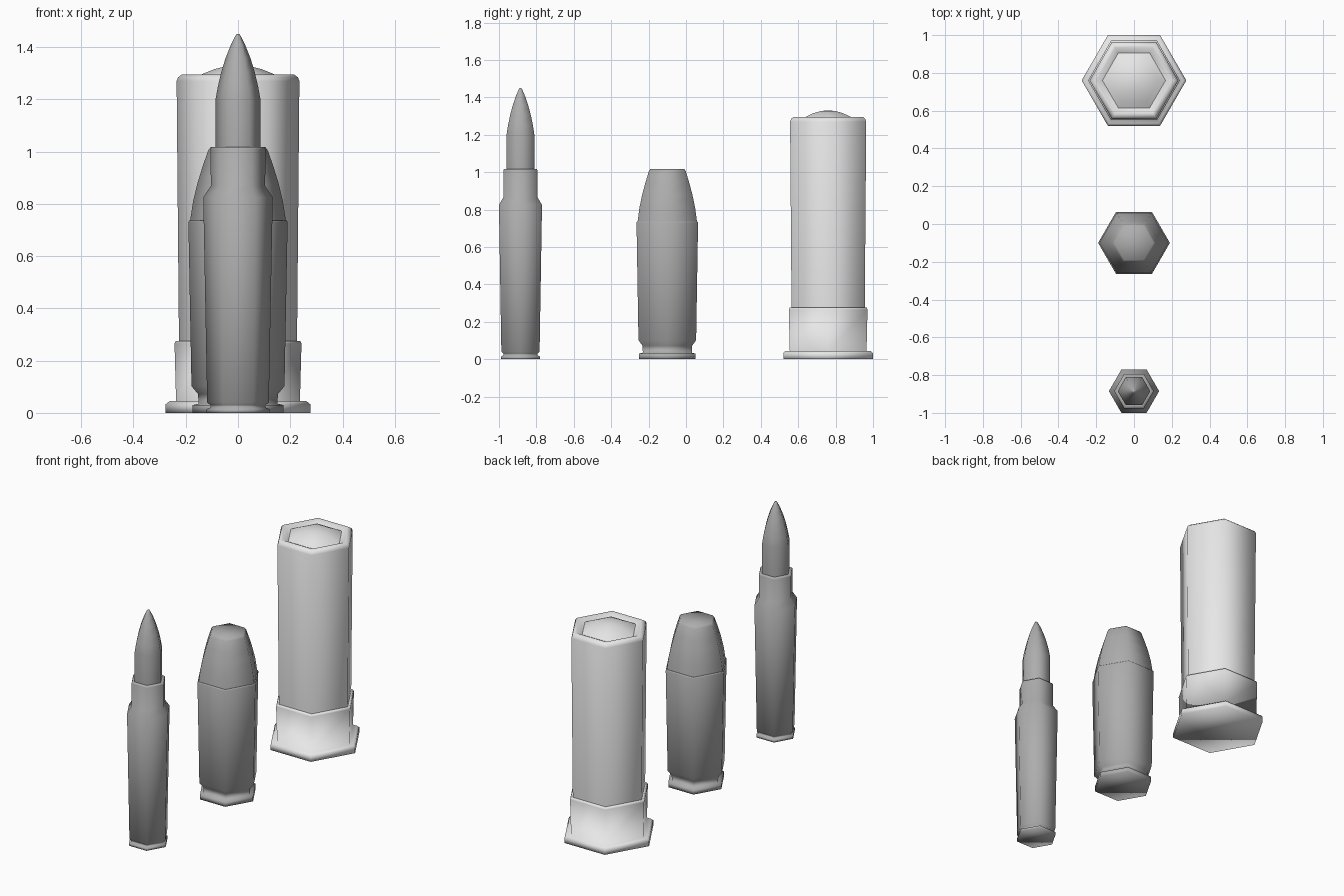
import bpy, bmesh, math

cube = bpy.data.objects.get("Cube")
if cube:
    bpy.data.objects.remove(cube, do_unlink=True)


def material(name, value):
    m = bpy.data.materials.new(name)
    m.use_nodes = True
    m.diffuse_color = (value, value, value, 1)
    m.node_tree.nodes["Principled BSDF"].inputs["Base Color"].default_value = (value, value, value, 1)
    return m


DARK = material("dark grey metal", 0.42)
LIGHT = material("light grey shell", 0.8)
SIDES = 6
SHARP = math.radians(22)


def lathe(name, profile, y, mat, cap_bottom=False, cap_top=False):
    """Six-sided turned part from (radius, z) points; smooth around, creased between steps."""
    bm = bmesh.new()
    rings = []
    for r, z in profile:
        if r == 0:
            rings.append([bm.verts.new((0, 0, z))])
        else:
            rings.append([bm.verts.new((r * math.cos(math.tau * i / SIDES),
                                        r * math.sin(math.tau * i / SIDES), z))
                          for i in range(SIDES)])
    for a, b in zip(rings, rings[1:]):
        for i in range(SIDES):
            j = (i + 1) % SIDES
            if len(b) == 1:
                bm.faces.new((a[i], a[j], b[0]))
            else:
                bm.faces.new((a[i], a[j], b[j], b[i]))
    if cap_bottom:
        bm.faces.new(rings[0][::-1])
    if cap_top:
        bm.faces.new(rings[-1])
    for f in bm.faces:
        f.smooth = True
    # Only edges running around the part may be creased
    for e in bm.edges:
        level = abs(e.verts[0].co.z - e.verts[1].co.z) < 1e-5
        same_ring = abs(e.verts[0].co.xy.length - e.verts[1].co.xy.length) < 1e-5
        if level and same_ring and len(e.link_faces) == 2 and e.calc_face_angle() > SHARP:
            e.smooth = False
    mesh = bpy.data.meshes.new(name)
    bm.to_mesh(mesh)
    bm.free()
    mesh.materials.append(mat)
    obj = bpy.data.objects.new(name, mesh)
    obj.location.y = y
    bpy.context.collection.objects.link(obj)
    return obj


# Slim bottleneck round
Y1 = -0.885
lathe("rifle_case", [(.120, 0), (.120, .015), (.106, .02), (.106, .03), (.118, .04),
                     (.133, .825), (.104, .868), (.105, 1.01), (.101, 1.017), (.086, 1.017)],
      Y1, DARK, cap_bottom=True)
lathe("rifle_bullet", [(.086, 1.017), (.086, 1.2), (.077, 1.25), (.064, 1.305), (.047, 1.36),
                       (.027, 1.41), (.012, 1.44), (.005, 1.45)],
      Y1, DARK, cap_top=True)

# Stout straight-walled round
Y2 = -0.1
lathe("pistol_case", [(.174, 0), (.174, .03), (.151, .035), (.153, .072), (.178, .102),
                      (.190, .73), (.187, .737), (.183, .737)],
      Y2, DARK, cap_bottom=True)
lathe("pistol_bullet", [(.183, .737), (.172, .81), (.155, .88), (.135, .945),
                        (.114, 1.005), (.104, 1.018)],
      Y2, DARK, cap_top=True)

# Large shell: rimmed base, tube with crimped mouth, domed closure
Y3 = 0.76
lathe("shell_base", [(.277, 0), (.277, .033), (.262, .045), (.237, .045), (.243, .265),
                     (.238, .276), (.225, .276)],
      Y3, LIGHT, cap_bottom=True)
lathe("shell_tube", [(.226, .276), (.235, 1.27), (.229, 1.285), (.215, 1.295),
                     (.200, 1.295), (.167, 1.28)],
      Y3, LIGHT)
lathe("shell_dome", [(.167, 1.28), (.130, 1.300), (.090, 1.316), (.045, 1.327), (0, 1.331)],
      Y3, LIGHT)
